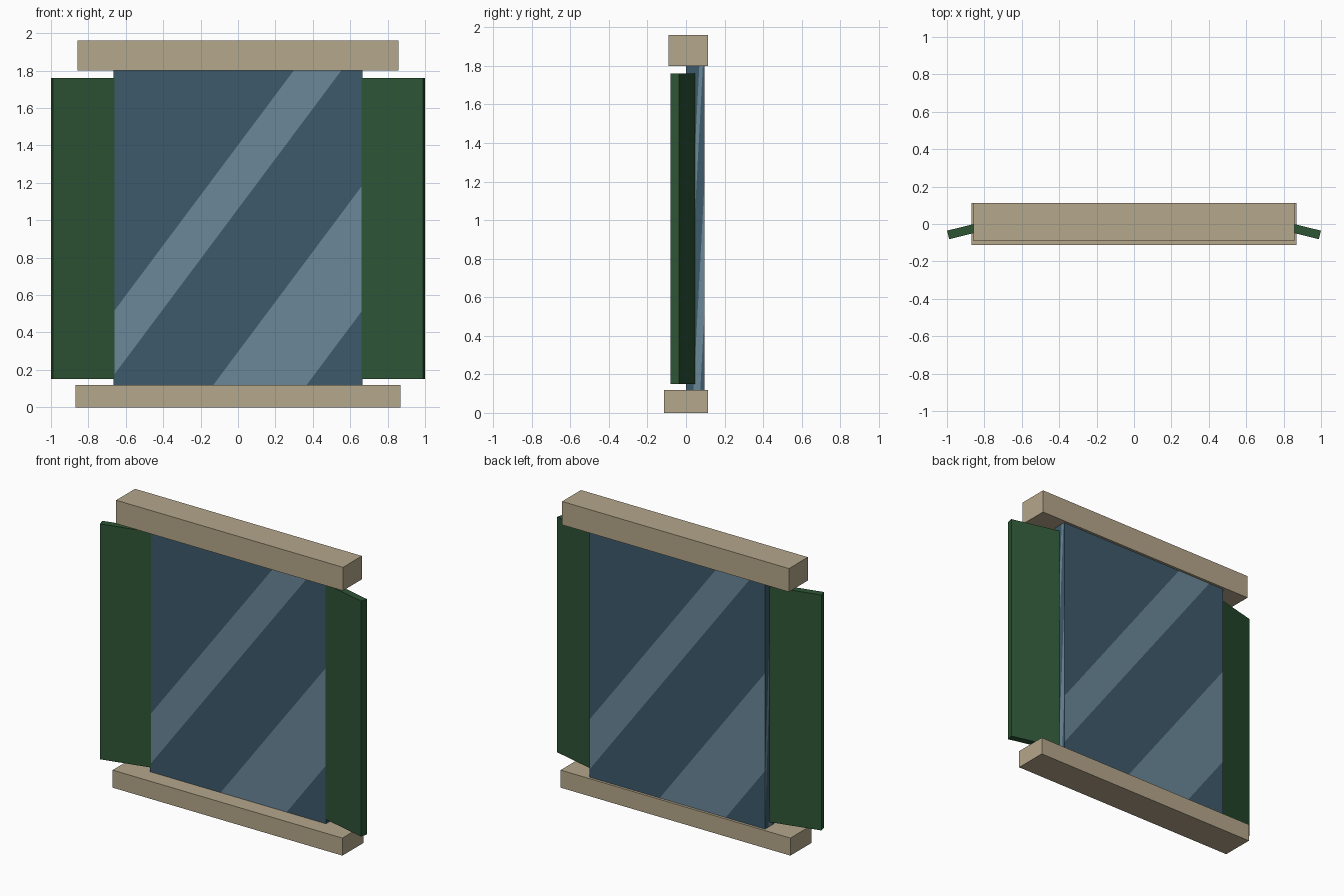
import bpy
import bmesh
from math import radians
from mathutils import Vector

if "Cube" in bpy.data.objects:
    bpy.data.objects.remove(bpy.data.objects["Cube"], do_unlink=True)


def material(name, rgb):
    mat = bpy.data.materials.new(name)
    mat.use_nodes = True
    mat.diffuse_color = (*rgb, 1)
    mat.node_tree.nodes["Principled BSDF"].inputs["Base Color"].default_value = (*rgb, 1)
    return mat


stone = material("sandstone", (0.46, 0.385, 0.256))
green = material("shutter_green", (0.026, 0.09, 0.035))
glass_dark = material("glass_blue", (0.047, 0.101, 0.148))
glass_light = material("glass_glint", (0.145, 0.243, 0.315))


def box(name, centre, size, mats, turn=0, edit=None):
    """Flat-shaded box; edit may change the unit cube before it is scaled."""
    bm = bmesh.new()
    bmesh.ops.create_cube(bm, size=1)
    if edit:
        edit(bm)
    bmesh.ops.scale(bm, vec=size, verts=bm.verts)
    mesh = bpy.data.meshes.new(name)
    bm.to_mesh(mesh)
    bm.free()
    for mat in mats:
        mesh.materials.append(mat)
    obj = bpy.data.objects.new(name, mesh)
    obj.location = centre
    obj.rotation_euler.z = radians(turn)
    bpy.context.collection.objects.link(obj)
    return obj


# Diagonal glints: bands of (height - SLOPE * across) on each upright face
SLOPE = 1.06
BANDS = [(-0.823, -0.425), (0.03, 0.233)]
UP = Vector((0, 0, 1))


def cut_glints(bm):
    corner = Vector((0, 0, -0.5))
    for normal in [Vector(d) for d in ((0, -1, 0), (0, 1, 0), (1, 0, 0), (-1, 0, 0))]:
        across = UP.cross(normal)
        origin = corner - across * 0.5
        slant = UP - SLOPE * across

        def side_faces():
            return [f for f in bm.faces if f.normal.dot(normal) > 0.9]

        bm.normal_update()
        for level in [edge for band in BANDS for edge in band]:
            faces = side_faces()
            edges = {e for f in faces for e in f.edges}
            verts = {v for f in faces for v in f.verts}
            bmesh.ops.bisect_plane(bm, geom=faces + list(edges) + list(verts),
                                   plane_co=origin + UP * level, plane_no=slant)
            bm.normal_update()
        for face in side_faces():
            level = (face.calc_center_median() - origin).dot(slant)
            face.material_index = int(any(a < level < b for a, b in BANDS))


# Stone beams above and below
box("sill", (0, 0, 0.06), (1.738, 0.226, 0.12), [stone])
box("lintel", (0, 0.011, 1.88), (1.716, 0.204, 0.16), [stone])

# Glass pane
box("glass_pane", (0, 0.048, 0.96), (1.33, 0.095, 1.68),
    [glass_dark, glass_light], edit=cut_glints)

# Shutters, swung slightly forward
for side, name in ((1, "left_shutter"), (-1, "right_shutter")):
    box(name, (side * 0.8175, -0.0145, 0.955), (0.364, 0.047, 1.61),
        [green], turn=-14 * side)
